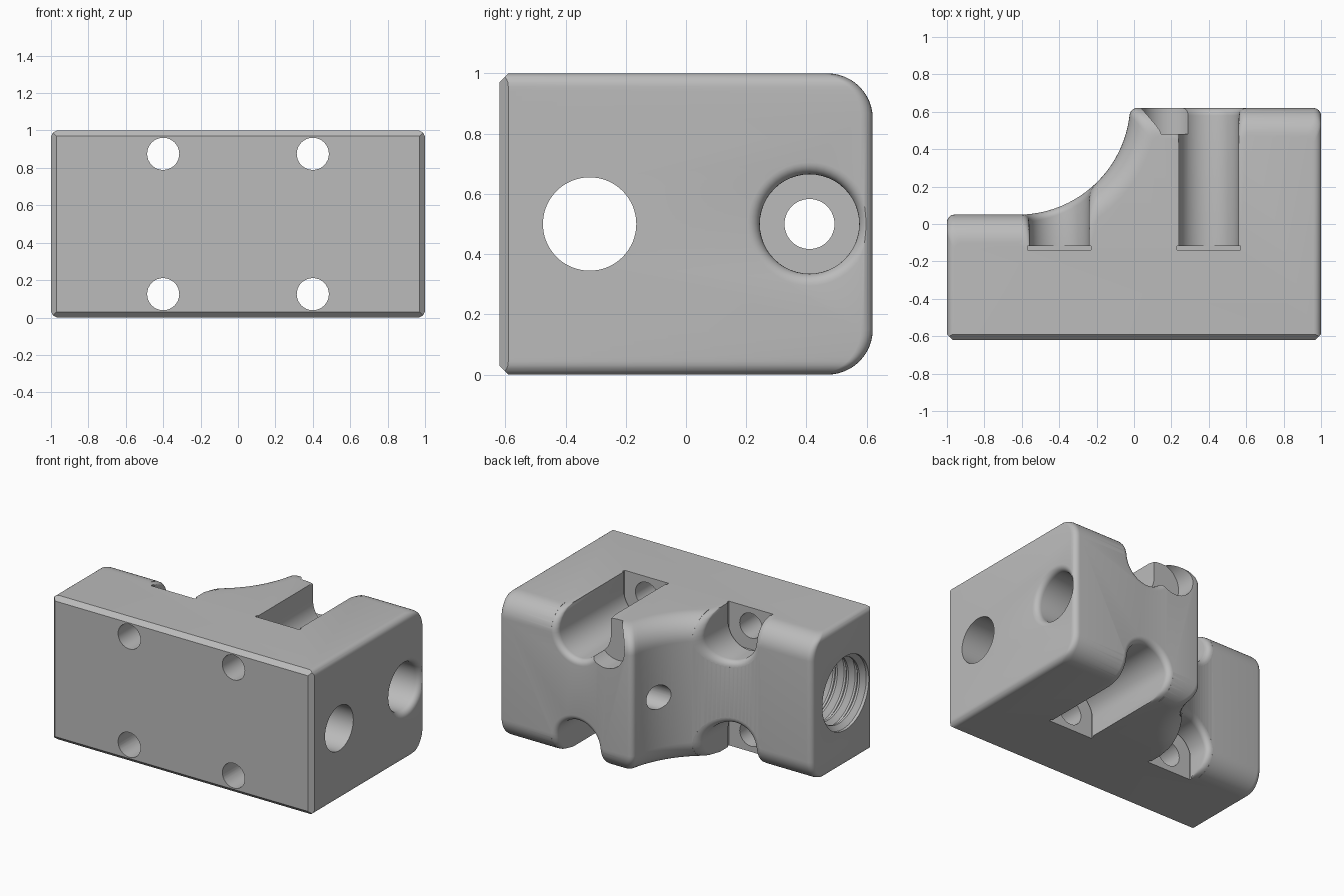
import bpy, bmesh
from math import sin, cos, pi, sqrt, atan2
from mathutils import Vector

if "Cube" in bpy.data.objects:
    bpy.data.objects.remove(bpy.data.objects["Cube"])

BIG, SMALL = 0.15, 0.04            # rounding of the back edges and of the side edges
FRONT, BACK, STEP = -0.62, 0.62, 0.05
CX, CY, RAD = -0.62, 0.65, 0.60    # concave sweep in plan


def inset(z, r):
    """How far a rounded edge of radius r pulls in at height z."""
    d = r - min(max(min(z, 1 - z), 0), r)
    return r - sqrt(max(r * r - d * d, 0))


def back_y(x, z):
    """Depth of the back surface at x, z."""
    d = inset(z, BIG)
    if x < CX:
        return STEP - d
    fall = sqrt(max((RAD + d) ** 2 - (x - CX) ** 2, 0))
    return min(CY - fall, BACK - d)


def arc(cx, cy, r, a0, a1, n):
    return [(cx + r * cos(a0 + (a1 - a0) * i / n),
             cy + r * sin(a0 + (a1 - a0) * i / n)) for i in range(n + 1)]


def loft(name, rings):
    """Skin matching rings of points and cap both ends."""
    bm = bmesh.new()
    loops = [[bm.verts.new(p) for p in ring] for ring in rings]
    n = len(loops[0])
    for a, b in zip(loops, loops[1:]):
        for i in range(n):
            j = (i + 1) % n
            bm.faces.new((a[i], a[j], b[j], b[i]))
    bm.faces.new(loops[0])
    bm.faces.new(loops[-1])
    bmesh.ops.recalc_face_normals(bm, faces=bm.faces)
    mesh = bpy.data.meshes.new(name)
    bm.to_mesh(mesh)
    bm.free()
    obj = bpy.data.objects.new(name, mesh)
    bpy.context.collection.objects.link(obj)
    return obj


def lathe(name, axis, u, v, profile, n=48):
    """Turned cutter along x or y; profile holds (position, radius) pairs."""
    rings = []
    for p, r in profile:
        circle = arc(u, v, r, 0, 2 * pi, n)[:-1]
        rings.append([(p, a, b) if axis == "x" else (a, p, b) for a, b in circle])
    return loft(name, rings)


def plan(z):
    """Outline of the block at height z."""
    d, s = inset(z, BIG), inset(z, SMALL)
    side, back, r = 1 - s, BACK - d, RAD + d
    tip_y = back - SMALL
    tip_x = CX + sqrt((r + SMALL) ** 2 - (tip_y - CY) ** 2)
    a = atan2(tip_y - CY, tip_x - CX)
    pts = [(-side, FRONT), (side, FRONT)]
    pts += arc(side - SMALL, tip_y, SMALL, 0, pi / 2, 6)
    pts += arc(tip_x, tip_y, SMALL, pi / 2, a + pi, 6)
    pts += arc(CX, CY, r, a, -pi / 2, 32)[1:]
    pts += arc(SMALL - side, STEP - d - SMALL, SMALL, pi / 2, pi, 6)
    return [(x, y, z) for x, y in pts]


# Main block: stacked plan outlines with rounded rims
rim = [BIG * (1 - cos(pi / 2 * i / 12)) for i in range(13)]
body = loft("clamp_block", [plan(z) for z in rim + [1 - z for z in reversed(rim)]])

# Chamfer round the front face
bm = bmesh.new()
bm.from_mesh(body.data)
for nx, nz in ((1, 0), (-1, 0), (0, 1), (0, -1)):
    bmesh.ops.bisect_plane(bm, geom=bm.verts[:] + bm.edges[:] + bm.faces[:],
                           plane_co=Vector((nx, FRONT + 0.03, 0.5 + nz / 2)),
                           plane_no=Vector((nx, -1, nz)), clear_outer=True)
    bmesh.ops.holes_fill(bm, edges=[e for e in bm.edges if e.is_boundary], sides=0)
bmesh.ops.recalc_face_normals(bm, faces=bm.faces)
bm.to_mesh(body.data)
bm.free()


def slot(name, x0, flip):
    """U-shaped bolt channel, open at the rim and flared at the back."""
    flare, zc = 0.04, 0.875

    def section(r):
        pts = arc(x0, zc, r, pi, 2 * pi, 24)
        rise = [0.91, 0.94, 0.965, 0.985, 1.0, 1.2]
        return pts + [(x0 + r, z) for z in rise] + [(x0 - r, z) for z in reversed(rise)]

    rings = [[(x, -0.13, z) for x, z in section(0.16)]]
    for i in range(7):
        t = pi / 2 * i / 6
        rings.append([(x, max(back_y(x, z) - flare * (1 - sin(t)), -0.125 + i / 1000), z)
                      for x, z in section(0.16 + flare * (1 - cos(t)))])
    rings.append([(x, 0.9, z) for x, z in section(0.16 + flare)])
    return loft(name, [[(x, y, 1 - z if flip else z) for x, y, z in ring] for ring in rings])


def seat(name, x0, flip):
    """Shallow square relief at the channel floor."""
    ring = [(x0 - 0.17, 0.71), (x0 + 0.17, 0.71), (x0 + 0.17, 1.2), (x0 - 0.17, 1.2)]
    return loft(name, [[(x, y, 1 - z if flip else z) for x, z in ring] for y in (-0.14, -0.118)])


cutters = []
for x0 in (-0.4, 0.4):
    for flip in (False, True):
        cutters += [slot("channel_cutter", x0, flip), seat("seat_cutter", x0, flip),
                    lathe("bolt_cutter", "y", x0, 0.125 if flip else 0.875,
                          [(-1, 0.086), (0, 0.086)], 32)]

# Long bore with a threaded socket on the left end
cutters.append(lathe("bore_cutter", "x", -0.32, 0.5, [(-0.5, 0.155), (1.2, 0.155)], 64))
thread = [(-1.1, 0.255), (-0.98, 0.255)]
for i in range(8):
    x = -0.98 + i * 0.085
    thread += [(x + 0.03, 0.225), (x + 0.045, 0.225), (x + 0.07, 0.255), (x + 0.085, 0.255)]
cutters.append(lathe("thread_cutter", "x", -0.32, 0.5, thread, 64))

# Cross hole with a rounded counterbore on the right end
cutters.append(lathe("cross_hole_cutter", "x", 0.41, 0.5, [(-0.5, 0.083), (0.9, 0.083)]))
mouth = [(0.75, 0.165)]
for i in range(7):
    t = pi / 2 * i / 6
    mouth.append((0.96 + 0.04 * sin(t), 0.165 + 0.04 * (1 - cos(t))))
cutters.append(lathe("counterbore_cutter", "x", 0.41, 0.5, mouth + [(1.1, 0.205)]))

# Round pocket at the upper tip
cutters.append(lathe("pocket_cutter", "y", 0.185, 0.86, [(0.48, 0.145), (0.9, 0.145)]))

bpy.context.view_layer.objects.active = body
for cutter in cutters:
    cutter.hide_render = True
    mod = body.modifiers.new("cut", "BOOLEAN")
    mod.operation, mod.solver, mod.object = "DIFFERENCE", "EXACT", cutter
    bpy.ops.object.modifier_apply(modifier=mod.name)
    bpy.data.objects.remove(cutter)

# Plain grey finish
grey = bpy.data.materials.new("plain_grey")
grey.use_nodes = True
colour = (0.5, 0.5, 0.5, 1)
grey.diffuse_color = colour
grey.node_tree.nodes["Principled BSDF"].inputs["Base Color"].default_value = colour
body.data.materials.clear()
body.data.materials.append(grey)

bpy.ops.object.select_all(action="DESELECT")
body.select_set(True)
bpy.ops.object.shade_smooth_by_angle(angle=pi / 6)
